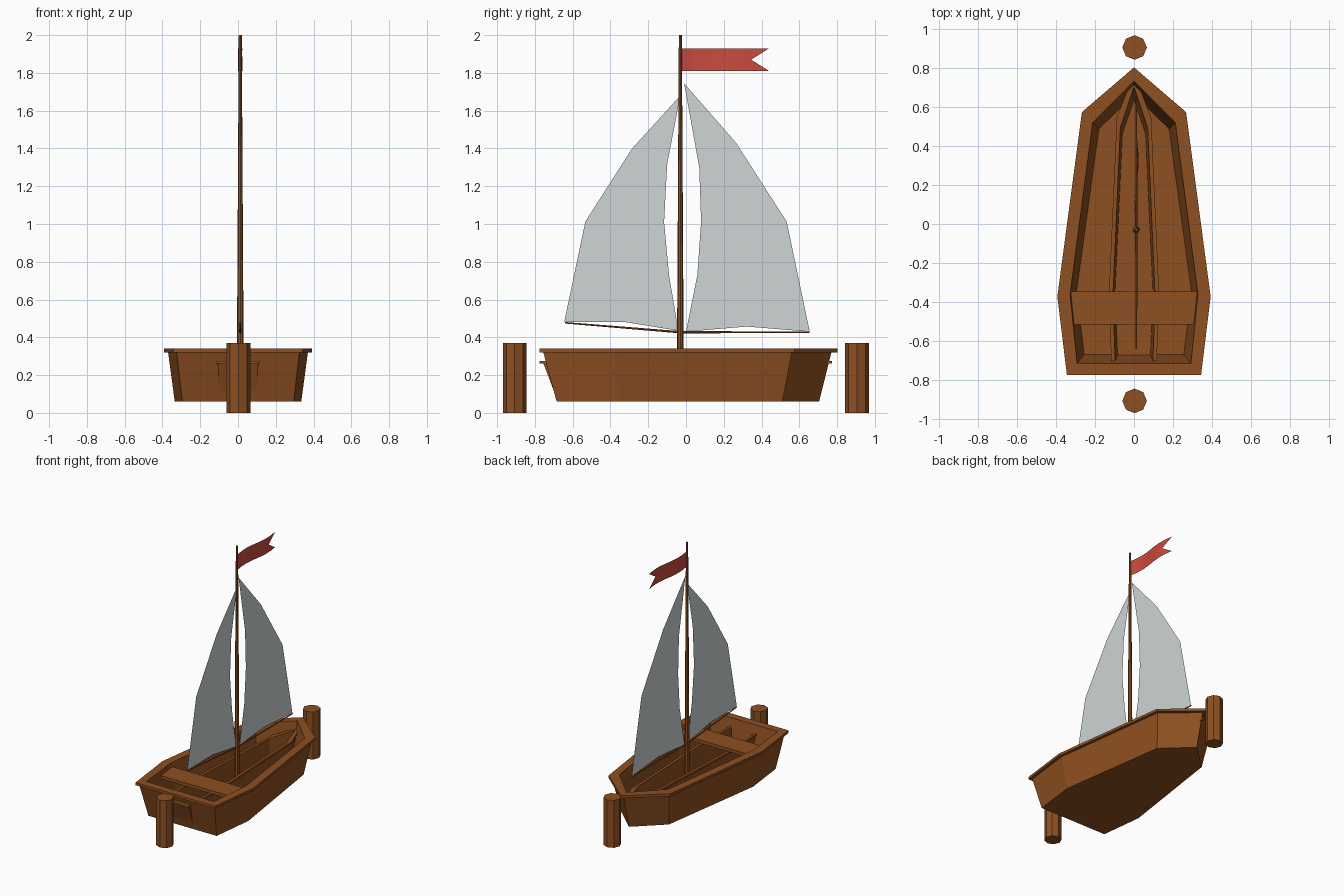
import bpy, bmesh, math
from mathutils import Vector

if "Cube" in bpy.data.objects:
    bpy.data.objects.remove(bpy.data.objects["Cube"])


def material(name, rgb):
    m = bpy.data.materials.new(name)
    m.diffuse_color = (*rgb, 1)
    m.use_nodes = True
    m.node_tree.nodes["Principled BSDF"].inputs["Base Color"].default_value = m.diffuse_color
    return m


WOOD = material("wood", (0.27, 0.08, 0.015))
CLOTH = material("sail_cloth", (0.62, 0.66, 0.66))
RED = material("red_cloth", (0.6, 0.07, 0.05))


def make(name, verts, faces, mat, solid=True):
    me = bpy.data.meshes.new(name)
    me.from_pydata(verts, [], faces)
    if solid:
        bm = bmesh.new()
        bm.from_mesh(me)
        bmesh.ops.recalc_face_normals(bm, faces=bm.faces)
        bm.to_mesh(me)
        bm.free()
    me.materials.append(mat)
    ob = bpy.data.objects.new(name, me)
    bpy.context.collection.objects.link(ob)
    return ob


def loft(name, rings, mat):
    n = len(rings[0])
    verts = [p for r in rings for p in r]
    faces = [(k * n + i, k * n + (i + 1) % n, (k + 1) * n + (i + 1) % n, (k + 1) * n + i)
             for k in range(len(rings) - 1) for i in range(n)]
    faces += [tuple(range(n))[::-1], tuple(range(len(verts) - n, len(verts)))]
    return make(name, verts, faces, mat)


def rod(name, a, b, r1, r2, sides=8):
    a, b = Vector(a), Vector(b)
    q = (b - a).to_track_quat('Z', 'Y')
    rings = []
    for c, r in ((a, r1), (b, r2)):
        rings.append([c + q @ Vector((r * math.cos(t), r * math.sin(t), 0))
                      for t in (2 * math.pi * i / sides for i in range(sides))])
    return loft(name, rings, WOOD)


# Hull outline: bow, shoulder, widest point, stern corner, mirrored in x
def outline(bow, shoulder, wide, stern, z):
    half = [shoulder, wide, stern]
    pts = [(0, bow)] + half + [(-x, y) for x, y in reversed(half)]
    return [(x, y, z) for x, y in pts]


RINGS = [
    outline(0.705, (0.21, 0.51), (0.335, -0.35), (0.295, -0.685), 0.06),
    outline(0.77, (0.247, 0.56), (0.37, -0.37), (0.325, -0.755), 0.32),
    outline(0.803, (0.267, 0.574), (0.393, -0.372), (0.344, -0.775), 0.32),
    outline(0.803, (0.267, 0.574), (0.393, -0.372), (0.344, -0.775), 0.34),
    outline(0.733, (0.212, 0.52), (0.328, -0.36), (0.292, -0.715), 0.34),
    outline(0.665, (0.18, 0.487), (0.295, -0.35), (0.255, -0.67), 0.10),
]
loft("hull", RINGS, WOOD)

# Narrow inner frame: the hull shape scaled down, poking through bow and stern
loft("inner_frame", [[(x * 0.33, y * 0.98 - 0.015, 0.08 + (z - 0.06) * 0.7) for x, y, z in r]
                     for r in RINGS], WOOD)

# Seat plank
loft("seat", [[(x, y, z) for x, y in ((-0.33, -0.515), (0.33, -0.515), (0.33, -0.345), (-0.33, -0.345))]
              for z in (0.28, 0.305)], WOOD)

# Mooring posts
for name, y in (("stern_post", -0.907), ("bow_post", 0.905)):
    rod(name, (0.003, y, 0), (0.003, y, 0.37), 0.063, 0.063)

# Mast and booms
MX = 0.012
rod("mast", (MX, -0.03, 0.09), (MX, -0.03, 2.0), 0.019, 0.008)
rod("main_boom", (MX, -0.03, 0.427), (MX, 0.655, 0.427), 0.006, 0.004)
rod("fore_boom", (MX, -0.03, 0.427), (MX, -0.64, 0.477), 0.006, 0.004)

# Sails: flat panels, outer edge paired with inner edge
MAIN = [(-0.01, 1.745), (0.07, 1.30), (0.08, 1.01), (0.06, 0.73), (0, 0.43),
        (0.32, 0.457), (0.655, 0.43), (0.533, 1.013), (0.265, 1.43)]
FORE = [(-0.03, 1.68), (-0.1, 1.315), (-0.116, 1.01), (-0.09, 0.73), (-0.04, 0.435),
        (-0.33, 0.482), (-0.645, 0.48), (-0.533, 1.013), (-0.285, 1.4)]
SAIL_FACES = [(0, 1, 8), (1, 2, 7, 8), (2, 3, 5, 7), (3, 4, 5), (5, 6, 7)]
make("main_sail", [(MX, y, z) for y, z in MAIN], SAIL_FACES, CLOTH, False)
make("fore_sail", [(MX, y, z) for y, z in FORE], [f[::-1] for f in SAIL_FACES], CLOTH, False)

# Swallow-tailed pennant with a gentle wave
N = 7
verts = []
for i in range(N + 1):
    for z, end in ((1.81, 0.44), (1.87, 0.345), (1.93, 0.44)):
        y = -0.025 + (end + 0.025) * i / N
        verts.append((MX - 0.012 * math.sin((y + 0.025) / 0.465 * 2 * math.pi), y, z))
faces = [(3 * i + j, 3 * i + 3 + j, 3 * i + 4 + j, 3 * i + 1 + j) for i in range(N) for j in (0, 1)]
make("pennant", verts, faces, RED, False)
